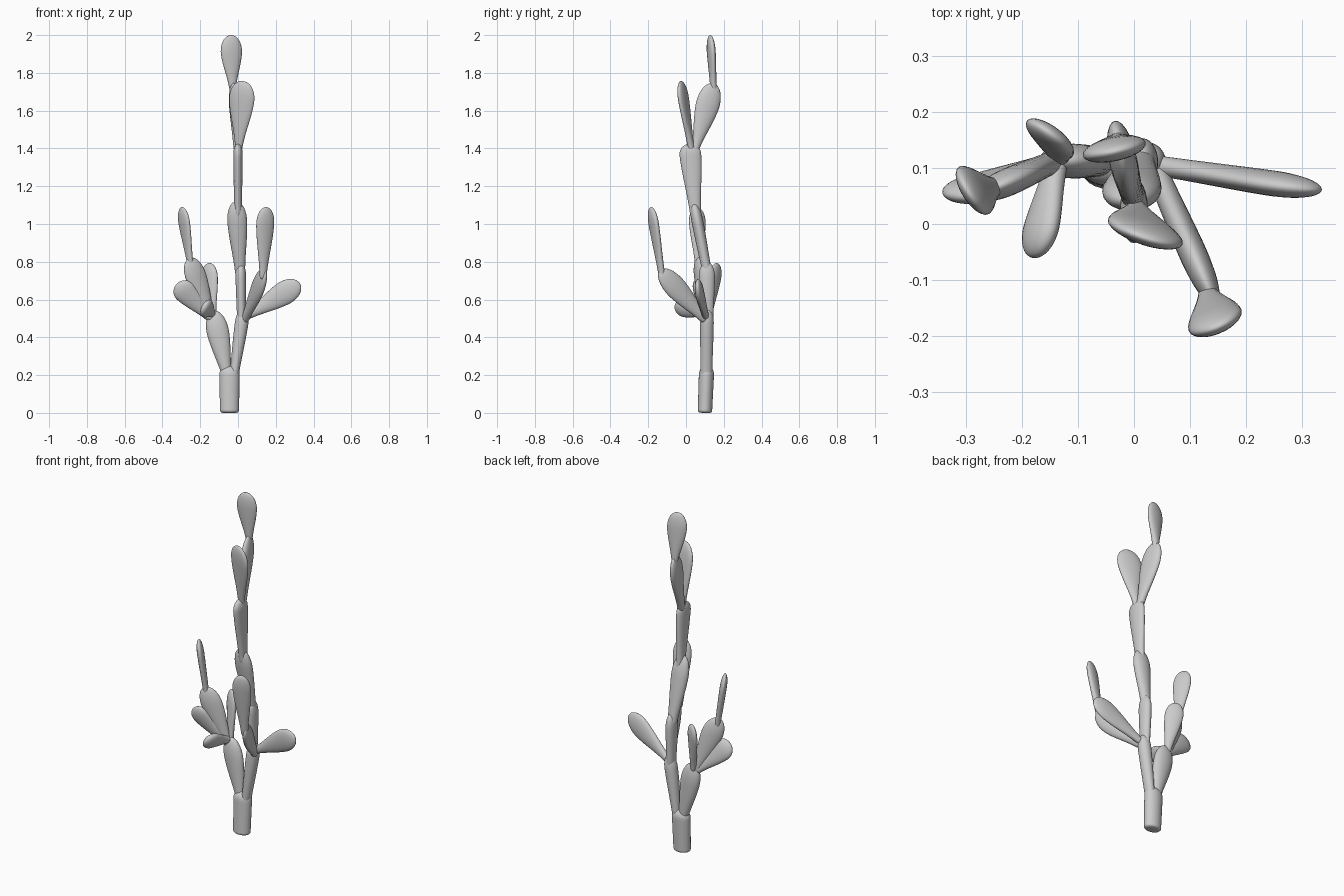
import bpy, bmesh, math
from mathutils import Vector

SIDES, RINGS = 24, 28


def profile(t, base, peak):
    """Relative half width along a pad: narrow neck, broad shoulder, rounded tip."""
    if t < peak:
        s = t / peak
        w = base + (1 - base) * (0.35 * s + 0.65 * s * s * (3 - 2 * s))
    else:
        u = (t - peak) / (1 - peak)
        w = max(0.0, 1 - u ** 2.2) ** 0.5
    foot = min(1.0, t / 0.05)          # rounded foot
    return w * (0.6 + 0.4 * math.sqrt(1 - (1 - foot) ** 2))


def pad(name, start, end, width, thick, wide, base=0.36, peak=0.72, thick_base=0.8):
    """Flattened teardrop from start to end; wide = direction of the broad side."""
    a, b = Vector(start), Vector(end)
    axis = (b - a).normalized()
    u = Vector(wide)
    u = (u - axis * u.dot(axis)).normalized()
    v = axis.cross(u)
    bm = bmesh.new()
    rings = []
    for i in range(RINGS):
        t = 0.5 - 0.5 * math.cos(math.pi * i / RINGS)
        c = a.lerp(b, t)
        rw = profile(t, base, peak) * width / 2
        rt = profile(t, thick_base, peak) * thick / 2
        rings.append([bm.verts.new(c + u * rw * math.cos(k * math.tau / SIDES)
                                   + v * rt * math.sin(k * math.tau / SIDES))
                      for k in range(SIDES)])
    for r, s in zip(rings, rings[1:]):
        for k in range(SIDES):
            n = (k + 1) % SIDES
            bm.faces.new((r[k], r[n], s[n], s[k]))
    tip = bm.verts.new(b)
    for k in range(SIDES):
        bm.faces.new((rings[-1][k], rings[-1][(k + 1) % SIDES], tip))
    bm.faces.new(rings[0][::-1])
    bmesh.ops.recalc_face_normals(bm, faces=bm.faces)
    for f in bm.faces:
        f.smooth = True
    me = bpy.data.meshes.new(name)
    bm.to_mesh(me)
    bm.free()
    ob = bpy.data.objects.new(name, me)
    bpy.context.collection.objects.link(ob)
    return ob


X, Y, Z = (1, 0, 0), (0, 1, 0), (0, 0, 1)

# Trunk and the central column of pads
pad("trunk", (-0.045, 0.10, 0), (-0.045, 0.11, 0.25), 0.108, 0.08, X, 0.93, 0.8, 0.95)
pad("stem_lower", (-0.025, 0.107, 0.17), (0.03, 0.112, 0.55), 0.072, 0.072, X, 0.65, 0.8, 0.85)
pad("stem_middle", (0.018, 0.112, 0.47), (0.014, 0.11, 0.80), 0.085, 0.056, Y, 0.75, 0.75)
pad("stem_upper", (0.012, 0.115, 0.73), (-0.01, 0.04, 1.12), 0.105, 0.062, X, 0.5, 0.72)
pad("stem_top", (0.0, 0.052, 1.04), (0.0, 0.018, 1.425), 0.115, 0.05, Y, 0.5, 0.85)

# Crown pads
pad("crown_front_pad", (0.003, 0.03, 1.385), (0.026, -0.028, 1.757), 0.14, 0.042, (0.93, -0.3, 0), 0.25, 0.74)
pad("crown_back_pad", (-0.002, 0.045, 1.385), (-0.028, 0.147, 1.745), 0.128, 0.05, (-0.2, 1, 0), 0.32, 0.68)
pad("crown_tip_pad", (-0.028, 0.147, 1.70), (-0.038, 0.128, 2.0), 0.115, 0.042, (0.97, 0.2, 0), 0.28, 0.7)

# Right-hand branch
pad("right_side_pad", (0.035, 0.105, 0.505), (0.328, 0.06, 0.685), 0.125, 0.045, (-0.5, 0, 0.85), 0.3, 0.72)
pad("right_front_pad", (0.035, 0.105, 0.49), (0.143, -0.138, 0.755), 0.12, 0.05, Z, 0.4, 0.65)
pad("right_front_tip_pad", (0.132, -0.125, 0.71), (0.148, -0.185, 1.09), 0.102, 0.042, (0.92, 0.38, 0), 0.36, 0.76)

# Left-hand branch
pad("left_lower_pad", (-0.052, 0.11, 0.17), (-0.13, 0.113, 0.54), 0.118, 0.062, X, 0.4, 0.7)
pad("left_outer_pad", (-0.138, 0.113, 0.49), (-0.258, 0.06, 0.82), 0.118, 0.05, (0.93, 0.38, 0.3), 0.36, 0.7)
pad("left_outer_tip_pad", (-0.25, 0.066, 0.77), (-0.297, 0.058, 1.09), 0.1, 0.038, (0.52, -0.85, 0), 0.36, 0.74)
pad("left_back_pad", (-0.132, 0.118, 0.50), (-0.156, 0.166, 0.793), 0.1, 0.04, (0.82, -0.57, 0), 0.36, 0.74)
pad("left_low_pad", (-0.145, 0.11, 0.50), (-0.322, 0.048, 0.685), 0.12, 0.045, (0.7, -0.1, 0.7), 0.36, 0.76)
pad("left_front_pad", (-0.138, 0.108, 0.525), (-0.178, -0.06, 0.565), 0.1, 0.05, (0.45, 0, 0.9), 0.4, 0.68)
